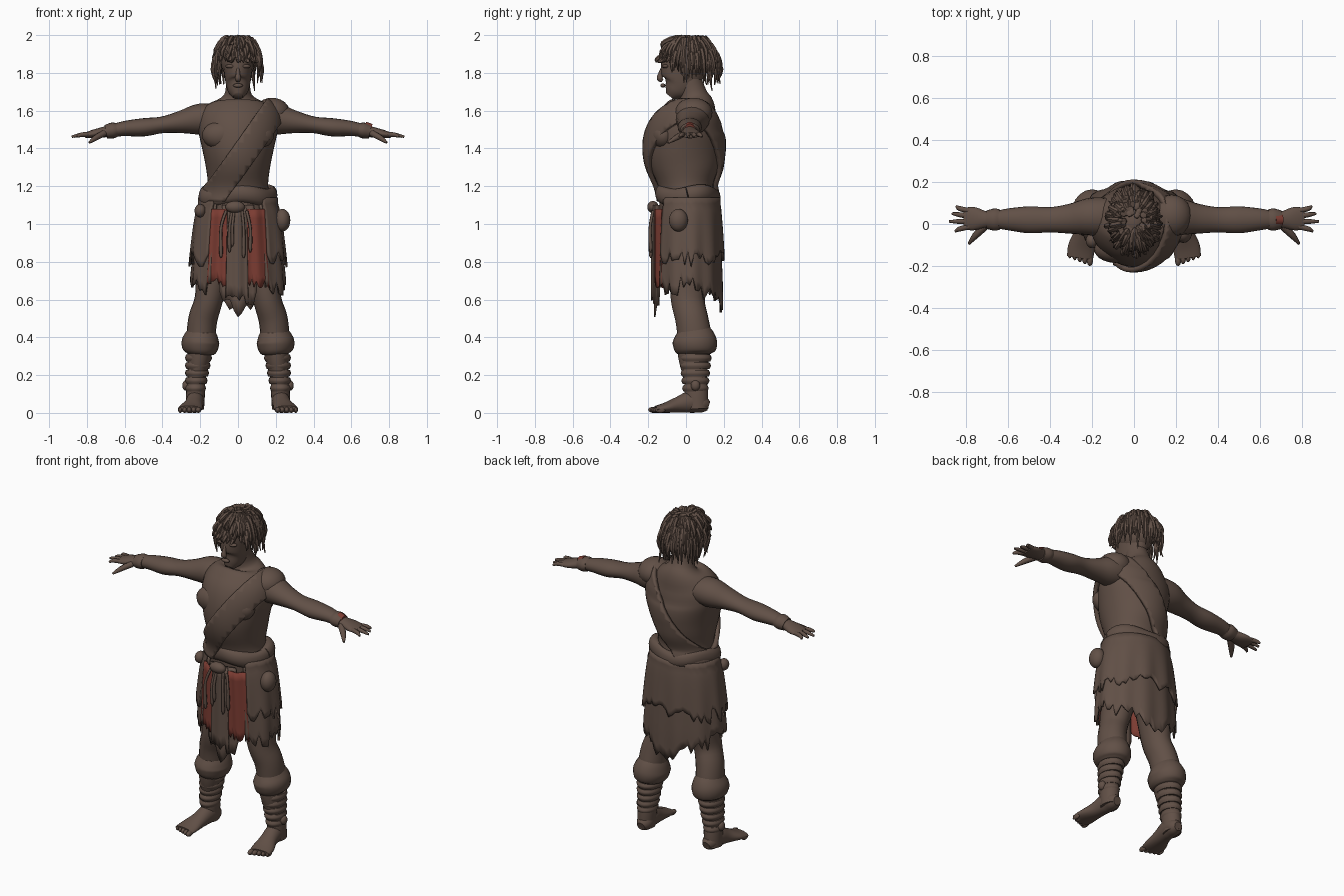
import bpy, bmesh, math, random
from mathutils import Vector

random.seed(4)
if "Cube" in bpy.data.objects:
    bpy.data.objects.remove(bpy.data.objects["Cube"])


def material(name, colour):
    mat = bpy.data.materials.new(name)
    mat.diffuse_color = (*colour, 1)
    mat.use_nodes = True
    shader = mat.node_tree.nodes["Principled BSDF"]
    shader.inputs["Base Color"].default_value = (*colour, 1)
    shader.inputs["Roughness"].default_value = 0.9
    return mat


brown = material("earth_brown", (0.12, 0.08, 0.062))
red = material("faded_red", (0.2, 0.045, 0.032))


def finish(name, bm, mat, mirror=False, thickness=0):
    """Turn a bmesh into a smooth object with optional modifiers."""
    bmesh.ops.recalc_face_normals(bm, faces=bm.faces)
    mesh = bpy.data.meshes.new(name)
    bm.to_mesh(mesh)
    bm.free()
    mesh.materials.append(mat)
    mesh.shade_smooth()
    mesh.set_sharp_from_angle(angle=math.radians(50))
    obj = bpy.data.objects.new(name, mesh)
    bpy.context.collection.objects.link(obj)
    if thickness:
        solid = obj.modifiers.new("thickness", "SOLIDIFY")
        solid.thickness = thickness
        solid.offset = 0
    if mirror:
        obj.modifiers.new("mirror", "MIRROR")
    return obj


def smooth_path(path, steps):
    """Catmull-Rom interpolation of points that carry two radii."""
    out = []
    for i in range(len(path) - 1):
        a, b, c, d = (Vector(path[min(max(k, 0), len(path) - 1)]) for k in range(i - 1, i + 3))
        for s in range(steps):
            t = s / steps
            out.append(b + (c - a) * t / 2 + (a - b * 2.5 + c * 2 - d / 2) * t ** 2
                       + (b * 3 - a - c * 3 + d) * t ** 3 / 2)
    return out + [Vector(path[-1])]


def tube_mesh(path, ref, sides=20, steps=4):
    """Loft ellipses along a path of (x, y, z, side radius, ref radius)."""
    bm = bmesh.new()
    rows = smooth_path([Vector(p) for p in path], steps)
    rings = []
    for i, row in enumerate(rows):
        tangent = rows[min(i + 1, len(rows) - 1)].xyz - rows[max(i - 1, 0)].xyz
        tangent.normalize()
        up = (Vector(ref) - tangent * tangent.dot(Vector(ref))).normalized()
        side = up.cross(tangent)
        ring = []
        for k in range(sides):
            a = math.tau * k / sides
            offset = side * math.cos(a) * row[3] + up * math.sin(a) * row[4]
            ring.append(bm.verts.new(row.xyz + offset))
        rings.append(ring)
    for low, high in zip(rings, rings[1:]):
        for k in range(sides):
            n = (k + 1) % sides
            bm.faces.new((low[k], low[n], high[n], high[k]))
    bm.faces.new(rings[0])
    bm.faces.new(rings[-1])
    return bm


FORWARD, UP = (0, 1, 0), (0, 0, 1)


def tube(name, path, ref=FORWARD, mat=brown, mirror=False, sides=20, steps=4):
    return finish(name, tube_mesh(path, ref, sides, steps), mat, mirror)


def blob(name, centre, radii, mat=brown, mirror=False):
    bm = bmesh.new()
    bmesh.ops.create_uvsphere(bm, u_segments=20, v_segments=12, radius=1)
    bmesh.ops.scale(bm, vec=radii, verts=bm.verts)
    bmesh.ops.translate(bm, vec=centre, verts=bm.verts)
    return finish(name, bm, mat, mirror)


def sheet(name, point, columns, rows, mat=brown, thickness=0.012, ragged=0.05):
    """Cloth grid; point(u, v, tear) places each vertex, tear is the hem offset."""
    bm = bmesh.new()
    grid = []
    for i in range(columns + 1):
        tear = random.uniform(-ragged, ragged)
        grid.append([bm.verts.new(point(i / columns, j / rows, tear)) for j in range(rows + 1)])
    for a, b in zip(grid, grid[1:]):
        for j in range(rows):
            bm.faces.new((a[j], b[j], b[j + 1], a[j + 1]))
    return finish(name, bm, mat, thickness=thickness)


# Torso and neck
torso = [(0, 0.02, 0.85, 0.17, 0.14), (0, 0.01, 1.1, 0.18, 0.15), (0, 0, 1.2, 0.16, 0.145),
         (0, -0.005, 1.3, 0.17, 0.18), (0, -0.01, 1.4, 0.19, 0.195), (0, 0, 1.5, 0.21, 0.185),
         (0, 0.025, 1.58, 0.2, 0.15), (0, 0.045, 1.64, 0.145, 0.11), (0, 0.04, 1.68, 0.075, 0.075),
         (0, 0.01, 1.78, 0.06, 0.065)]
tube("torso", torso, sides=40)
blob("chest_muscle", (0.09, -0.12, 1.47), (0.1, 0.065, 0.075), mirror=True)

# Sash: a torso shell trimmed to a slanted band from left shoulder to right hip
shell = tube_mesh(torso, FORWARD, sides=40, steps=6)
shell.normal_update()
for v in shell.verts:
    v.co += v.normal * 0.014
slant = Vector((0.82, 0, -0.57))
for spot, normal in (((0.01, 0, 1.235), slant), ((-0.1, 0, 1.3), -slant), ((0, 0, 1.12), Vector((0, 0, -1)))):
    bmesh.ops.bisect_plane(shell, geom=shell.verts[:] + shell.edges[:] + shell.faces[:],
                           plane_co=spot, plane_no=normal, clear_outer=True)
finish("sash", shell, brown, thickness=0.025)
blob("shoulder_drape", (0.18, 0.04, 1.59), (0.095, 0.1, 0.078))

# Head and face
tube("head", [(0, -0.085, 1.675, 0.025, 0.025), (0, -0.065, 1.7, 0.048, 0.055), (0, -0.035, 1.74, 0.064, 0.095),
              (0, -0.02, 1.8, 0.074, 0.115), (0, -0.01, 1.86, 0.08, 0.12), (0, 0, 1.92, 0.075, 0.11),
              (0, 0.01, 1.97, 0.04, 0.06)], sides=24)
tube("nose", [(0, -0.12, 1.83, 0.008, 0.01), (0, -0.135, 1.79, 0.012, 0.014), (0, -0.138, 1.77, 0.017, 0.016),
              (0, -0.125, 1.757, 0.01, 0.008)], sides=12)
blob("brow", (0.035, -0.108, 1.835), (0.032, 0.018, 0.011), mirror=True)
blob("lips", (0, -0.122, 1.733), (0.026, 0.013, 0.011))

# Hair cap and tapered locks
crown, size = Vector((0, 0.015, 1.87)), Vector((0.095, 0.12, 0.112))
blob("hair_cap", crown, size)
for n in range(130):
    turn = n * 2.4
    lift = math.asin(random.uniform(-0.1, 0.98))
    out = Vector((math.cos(turn), math.sin(turn), 0))
    aim = out * math.cos(lift) + Vector((0, 0, math.sin(lift)))
    over_face = out.y < -0.62
    root = crown + aim * size * 0.92
    bend = crown + aim * size * random.uniform(1.1, 1.2)
    bend.z = min(bend.z + 0.01, 1.988)
    if over_face:
        drop = random.uniform(0.05, 0.09)
        tip_z = max(bend.z - drop, 1.855)
    else:
        tip_z = max(bend.z - random.uniform(0.08, 0.2), random.uniform(1.68, 1.76))
    reach = 0.75 + 0.4 * math.cos(lift)
    fall = crown + out * size * reach * random.uniform(1.05, 1.25)
    fall.z = bend.z * 0.5 + tip_z * 0.5
    tip = crown + out * size * reach * random.uniform(1.05, 1.3)
    tip.z = tip_z
    lock = [(*p, r, r) for p, r in ((root, 0.012), (bend, 0.014), (fall, 0.011), (tip, 0.002))]
    tube("hair_lock", lock, ref=out.cross(Vector(UP)), sides=6, steps=3)

# Arms and hands
tube("arm", [(0.08, 0.03, 1.56, 0.09, 0.07), (0.2, 0.035, 1.555, 0.09, 0.082), (0.3, 0.025, 1.54, 0.072, 0.06),
             (0.4, 0.02, 1.525, 0.06, 0.044), (0.5, 0.02, 1.512, 0.064, 0.048), (0.6, 0.022, 1.505, 0.052, 0.04),
             (0.69, 0.02, 1.49, 0.038, 0.03), (0.76, 0.025, 1.478, 0.055, 0.023), (0.81, 0.025, 1.47, 0.052, 0.014)],
     ref=UP, mirror=True)
for base, tip in ((0.062, 0.085), (0.038, 0.05), (0.012, 0.012), (-0.012, -0.035)):
    length = 0.885 - abs(tip - 0.02) * 0.6
    tube("finger", [(0.78, base, 1.475, 0.013, 0.013), (0.83, (base + tip) / 2, 1.472, 0.012, 0.012),
                    (length, tip, 1.462, 0.006, 0.006)], ref=UP, mirror=True, sides=8)
tube("thumb", [(0.71, -0.01, 1.48, 0.02, 0.018), (0.755, -0.055, 1.455, 0.016, 0.015),
               (0.787, -0.095, 1.43, 0.006, 0.006)], ref=UP, mirror=True, sides=8)
tube("wrist_wrap", [(0.64, 0.021, 1.499, 0.048, 0.036), (0.665, 0.021, 1.495, 0.053, 0.042),
                    (0.7, 0.02, 1.488, 0.044, 0.036)], ref=UP, mirror=True)
tube("wrist_band", [(0.67, 0.02, 1.502, 0.03, 0.04), (0.705, 0.02, 1.495, 0.03, 0.035)], ref=UP, mat=red)

# Legs, wraps, cuffs and feet
tube("leg", [(0.1, 0.02, 0.95, 0.095, 0.12), (0.13, 0.02, 0.75, 0.09, 0.11), (0.155, 0.01, 0.6, 0.075, 0.09),
             (0.185, 0.03, 0.5, 0.077, 0.087), (0.197, 0.045, 0.4, 0.075, 0.09), (0.205, 0.04, 0.3, 0.062, 0.082),
             (0.22, 0.05, 0.18, 0.048, 0.062), (0.225, 0.055, 0.1, 0.05, 0.062), (0.228, 0.06, 0.02, 0.048, 0.058)],
     mirror=True)
tube("knee_cuff", [(0.2, 0.045, 0.31, 0.07, 0.085), (0.199, 0.045, 0.33, 0.09, 0.108), (0.199, 0.047, 0.37, 0.1, 0.118),
                   (0.195, 0.045, 0.41, 0.088, 0.106), (0.192, 0.04, 0.45, 0.065, 0.08)], mirror=True)
for n in range(5):
    z = 0.13 + n * 0.04
    wide = 0.052 + n * 0.004
    x = 0.225 - n * 0.004
    tube("shin_wrap", [(x, 0.05, z - 0.018, wide - 0.004, wide + 0.01), (x, 0.05, z, wide + 0.003, wide + 0.018),
                       (x, 0.05, z + 0.018, wide - 0.002, wide + 0.01)], mirror=True)
blob("wrap_knot", (0.275, 0.05, 0.145), (0.02, 0.025, 0.028), mirror=True)
tube("foot", [(0.222, 0.12, 0.036, 0.025, 0.025), (0.223, 0.09, 0.045, 0.045, 0.045), (0.226, 0.03, 0.058, 0.048, 0.058),
              (0.235, -0.04, 0.043, 0.05, 0.043), (0.25, -0.11, 0.027, 0.064, 0.027), (0.257, -0.16, 0.019, 0.062, 0.019)],
     ref=UP, mirror=True)
for n in range(5):
    blob("toe", (0.21 + n * 0.024, -0.172 + n * 0.009, 0.016), (0.015 - n * 0.001, 0.028, 0.016), mirror=True)


# Skirt layers, open at the front
def skirt(name, top, hem, back_drop, flare, opening):
    def point(u, v, tear):
        a = -math.pi / 2 + opening + u * (math.tau - opening * 2)
        back = max(math.sin(a), 0) ** 2
        z = top + (hem - back_drop * back + tear - top) * v
        spread = min(max((1.1 - z) / 0.4, 0), 1) ** 0.6
        fold = flare + 0.006 * math.sin(a * 11) * v
        return ((0.195 + 0.055 * spread + fold) * math.cos(a),
                0.012 + (0.155 + 0.028 * spread + fold) * math.sin(a), z)
    sheet(name, point, 56, 10)


skirt("under_skirt", 1.12, 0.67, 0.09, -0.005, 0.62)
skirt("over_skirt", 1.14, 0.82, 0.0, 0.01, 0.68)


# Front cloth panels and flap
def panel(name, left, right, top, hem, depth, mat, dip=0.0, ragged=0.03):
    def point(u, v, tear):
        centred = abs(u - 0.5) * 2
        z = top + (hem + dip * centred + tear - top) * v
        x = left + (right - left) * u
        return (x * (0.85 + 0.15 * v), depth + x * x * 1.5 + 0.006 * math.sin(u * 9), z)
    sheet(name, point, 10, 8, mat, thickness=0.009, ragged=ragged)


panel("red_panel_left", 0.05, 0.165, 1.08, 0.69, -0.168, red)
panel("red_panel_right", -0.165, -0.06, 1.08, 0.69, -0.168, red)
panel("front_flap", -0.1, 0.1, 1.1, 0.53, -0.16, brown, dip=0.09, ragged=0.04)
panel("flap_cover", -0.065, 0.055, 1.1, 0.6, -0.176, brown)

# Belt roll, knot, tassels and pouches
ring = []
for n in range(33):
    a = math.tau * n / 32
    ring.append((0.178 * math.cos(a), 0.01 + 0.142 * math.sin(a), 1.15 + 0.012 * math.sin(a * 3),
                 0.03 + 0.006 * math.sin(a * 4), 0.048))
tube("belt_roll", ring, ref=UP, sides=12, steps=2)
blob("belt_knot", (-0.015, -0.175, 1.09), (0.052, 0.03, 0.032))
for n, x in enumerate((-0.09, -0.045, -0.03, 0.03, 0.065)):
    end = 0.82 + 0.03 * (n % 3)
    tube("tassel", [(x * 0.7, -0.175, 1.07, 0.008, 0.008), (x, -0.19, 0.98, 0.008, 0.008),
                    (x, -0.187, end + 0.03, 0.01, 0.01), (x, -0.187, end, 0.003, 0.003)], sides=8)
blob("hip_pouch", (0.235, -0.04, 1.02), (0.042, 0.05, 0.06))
blob("hip_knot", (-0.2, -0.08, 1.07), (0.03, 0.035, 0.035))
